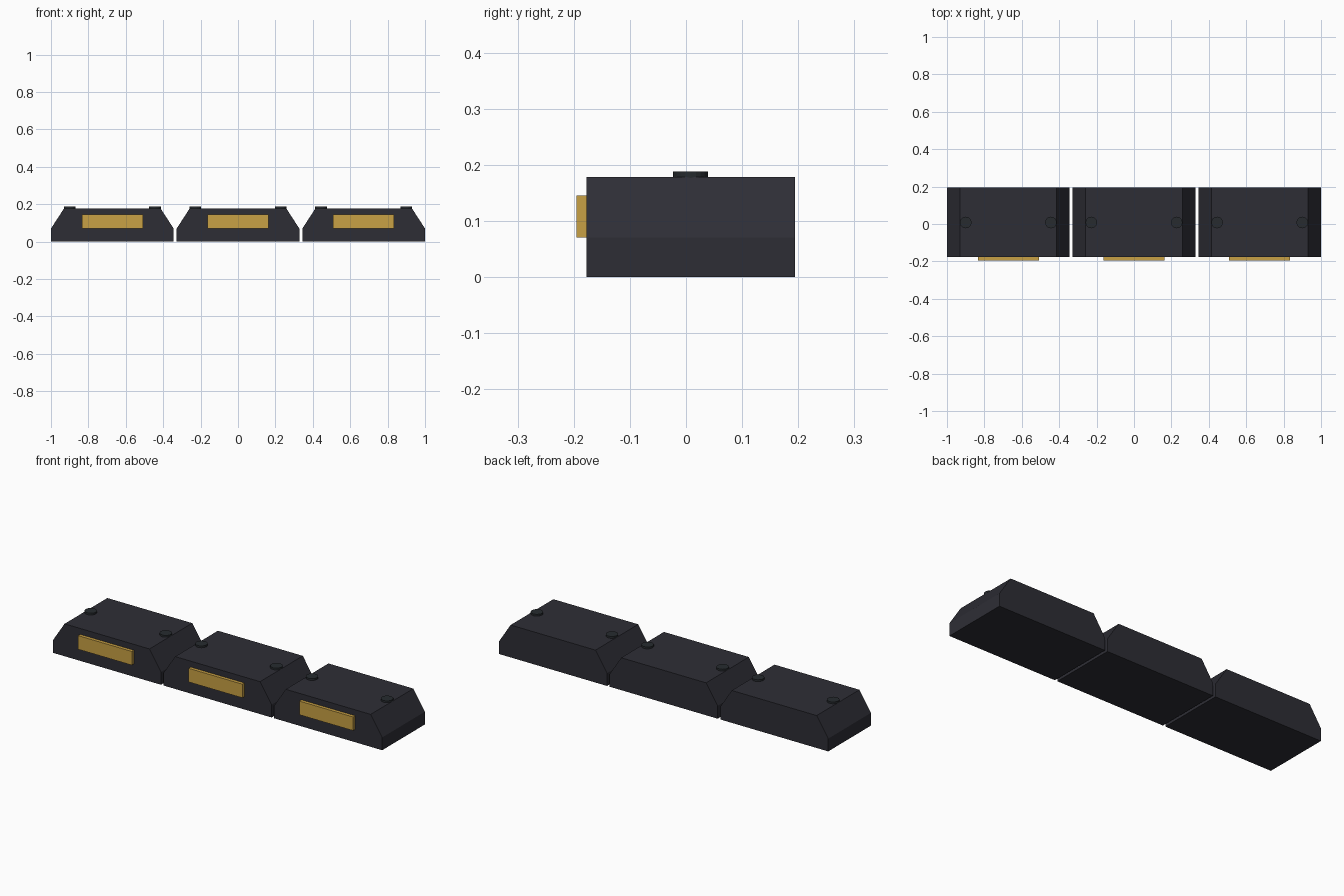
import bpy
import bmesh

cube = bpy.data.objects.get("Cube")
if cube:
    bpy.data.objects.remove(cube, do_unlink=True)


def make_material(name, rgb):
    mat = bpy.data.materials.new(name)
    mat.use_nodes = True
    color = (*rgb, 1.0)
    mat.diffuse_color = color
    mat.node_tree.nodes["Principled BSDF"].inputs["Base Color"].default_value = color
    return mat


CHARCOAL = make_material("charcoal", (0.027, 0.027, 0.036))
GOLD = make_material("gold", (0.58, 0.355, 0.058))
GUNMETAL = make_material("gunmetal", (0.02, 0.024, 0.028))

PITCH = 0.672                 # spacing of the segments
FRONT, BACK = -0.177, 0.194   # depth of the segment bodies
TOP = 0.178


def add_object(name, bm, mat, location):
    bmesh.ops.recalc_face_normals(bm, faces=bm.faces)
    mesh = bpy.data.meshes.new(name)
    bm.to_mesh(mesh)
    bm.free()
    mesh.materials.append(mat)
    obj = bpy.data.objects.new(name, mesh)
    obj.location = location
    bpy.context.collection.objects.link(obj)
    return obj


def body(name, x):
    # Chamfered profile extruded from front to back
    half = [(0.328, 0.0), (0.328, 0.07), (0.258, TOP)]
    profile = half + [(-px, pz) for px, pz in reversed(half)]
    bm = bmesh.new()
    face = bm.faces.new([bm.verts.new((px, FRONT, pz)) for px, pz in profile])
    result = bmesh.ops.extrude_face_region(bm, geom=[face])
    verts = [v for v in result["geom"] if isinstance(v, bmesh.types.BMVert)]
    bmesh.ops.translate(bm, verts=verts, vec=(0, BACK - FRONT, 0))
    add_object(name, bm, CHARCOAL, (x, 0, 0))


def plate(name, x):
    # Raised bar on the front face
    bm = bmesh.new()
    bmesh.ops.create_cube(bm, size=1)
    bmesh.ops.scale(bm, verts=bm.verts, vec=(0.326, 0.018, 0.075))
    add_object(name, bm, GOLD, (x, FRONT - 0.009, 0.108))


def bolt(name, x):
    # Low round stud on the top face
    bm = bmesh.new()
    bmesh.ops.create_cone(bm, cap_ends=True, segments=20,
                          radius1=0.031, radius2=0.031, depth=0.02)
    add_object(name, bm, GUNMETAL, (x, 0.008, TOP))


for label, i in (("right", -1), ("middle", 0), ("left", 1)):
    x = i * PITCH
    body(f"{label}_body", x)
    plate(f"{label}_front_plate", x)
    for side, s in (("right", -1), ("left", 1)):
        bolt(f"{label}_segment_{side}_bolt", x + s * 0.228)
